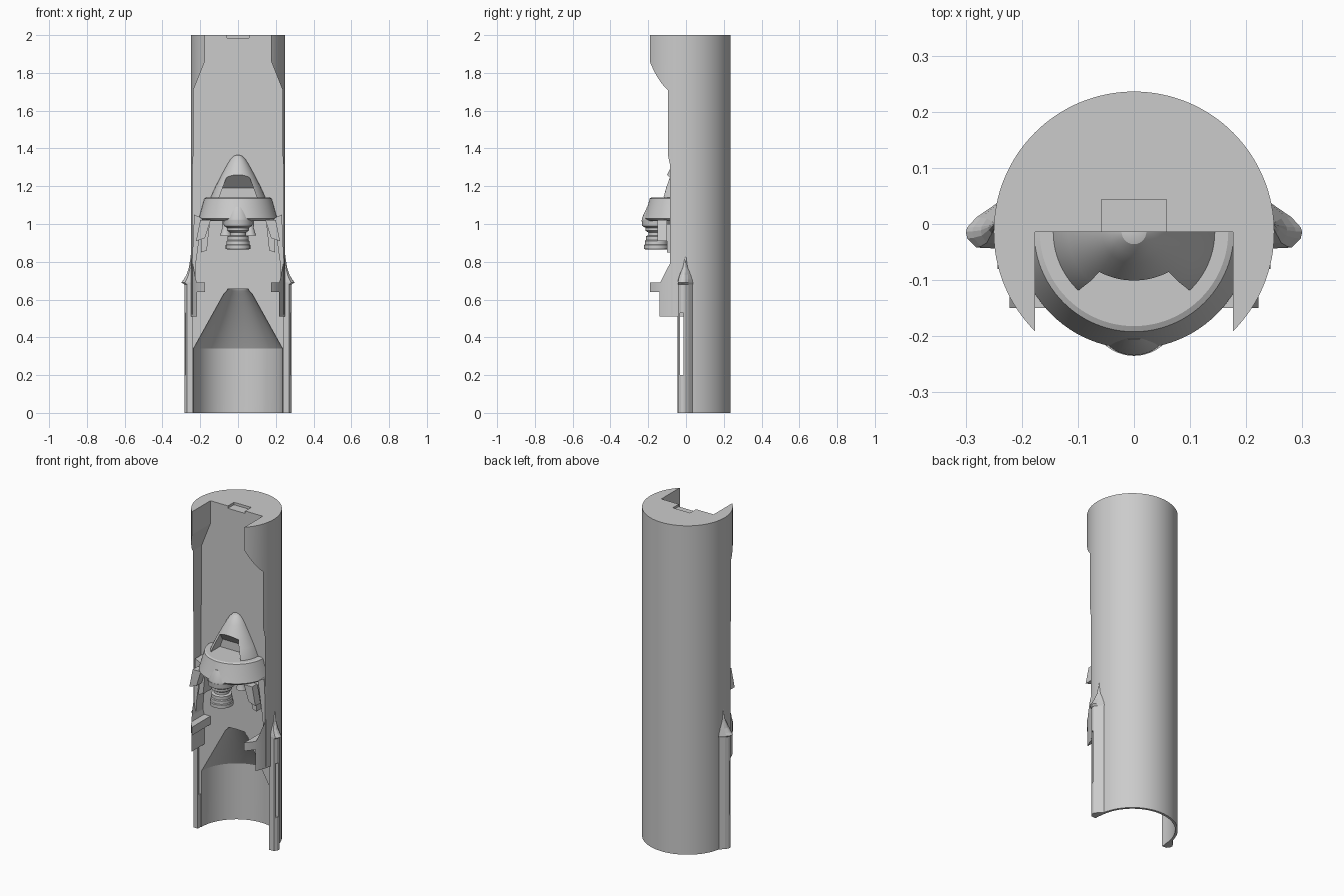
import bpy, bmesh, math

if "Cube" in bpy.data.objects:
    bpy.data.objects.remove(bpy.data.objects["Cube"])

CY = -0.014   # y of the hull axis and of the flat cut face


def finish(bm, name, smooth=True):
    bmesh.ops.recalc_face_normals(bm, faces=bm.faces)
    me = bpy.data.meshes.new(name)
    bm.to_mesh(me)
    bm.free()
    ob = bpy.data.objects.new(name, me)
    bpy.context.collection.objects.link(ob)
    bpy.ops.object.select_all(action='DESELECT')
    bpy.context.view_layer.objects.active = ob
    ob.select_set(True)
    if smooth:
        bpy.ops.object.shade_smooth_by_angle(angle=math.radians(25))
    return ob


def loft(name, sections, smooth=False):
    """Closed skin through point loops of equal length."""
    bm = bmesh.new()
    rings = [[bm.verts.new(p) for p in s] for s in sections]
    n = len(rings[0])
    for a, b in zip(rings, rings[1:]):
        for i in range(n):
            j = (i + 1) % n
            bm.faces.new((a[i], a[j], b[j], b[i]))
    bm.faces.new(rings[0])
    bm.faces.new(rings[-1])
    return finish(bm, name, smooth)


def prism(name, outline, y0, y1):
    """Front-view (x, z) outline extruded along y."""
    return loft(name, [[(x, y, z) for x, z in outline] for y in (y0, y1)])


def lathe(name, profile, x=0, y=CY, seg=96, half=False):
    """(r, z) profile spun about a vertical axis; half keeps the front side."""
    bm = bmesh.new()
    vs = [bm.verts.new((x + r, y, z)) for r, z in profile]
    es = [bm.edges.new(p) for p in zip(vs, vs[1:])]
    bmesh.ops.spin(bm, geom=vs + es, cent=(x, y, 0), axis=(0, 0, 1),
                   angle=2 * math.pi, steps=seg)
    bmesh.ops.remove_doubles(bm, verts=bm.verts, dist=1e-5)
    if half:
        bmesh.ops.bisect_plane(bm, geom=bm.verts[:] + bm.edges[:] + bm.faces[:],
                               plane_co=(0, CY + 0.002, 0), plane_no=(0, 1, 0),
                               clear_outer=True)
        bmesh.ops.holes_fill(bm, edges=[e for e in bm.edges if e.is_boundary])
    return finish(bm, name)


def cut(ob, cutter):
    m = ob.modifiers.new("cut", 'BOOLEAN')
    m.operation, m.solver, m.object = 'DIFFERENCE', 'EXACT', cutter
    bpy.context.view_layer.objects.active = ob
    bpy.ops.object.modifier_apply(modifier=m.name)
    bpy.data.objects.remove(cutter)


def mirror(ob):
    m = ob.modifiers.new("mirror", 'MIRROR')
    m.use_axis = (True, False, False)


# Hull: solid cylinder opened by a stepped front pocket
hull = lathe("cutaway_hull", [(0, 0), (.25, 0), (.25, 2), (0, 2)], seg=128)
side = [(.176, 2.05), (.176, 1.86), (.236, 1.71), (.236, 1.37), (.24, 1.31),
        (.24, .79), (.226, .72), (.218, .69), (.176, .69), (.176, .64),
        (.216, .64), (.216, .51), (.3, .51), (.3, -.05)]
cut(hull, prism("pocket", side + [(-x, z) for x, z in reversed(side)], -.4, CY))
# Tank cavity and top notch
cut(hull, lathe("tank", [(0, -.05), (.236, -.05), (.236, .34), (.075, .63),
                         (.06, .645), (.055, .655), (0, .657)], seg=128))
cut(hull, prism("notch", [(-.058, 1.985), (.058, 1.985), (.058, 2.05),
                          (-.058, 2.05)], -.1, .044))
bpy.ops.object.select_all(action='DESELECT')
hull.select_set(True)
bpy.context.view_layer.objects.active = hull
bpy.ops.object.shade_smooth_by_angle(angle=math.radians(25))

# Nose cone with window recess
nose = lathe("nose_cone", [(0, 1.13), (.146, 1.13), (.143, 1.145), (.118, 1.2),
                           (.087, 1.26), (.057, 1.315), (.04, 1.342),
                           (.022, 1.36), (0, 1.367)], half=True)
cut(nose, loft("window", [[(-.1, y, 1.14), (.1, y, 1.14), (xt, y, zt), (-xt, y, zt)]
                          for y, xt, zt in ((-.2, .02, 1.36), (-.03, .082, 1.19))]))

# Flared collar below the nose
lathe("collar_ring", [(0, 1.015), (.19, 1.015), (.208, 1.03), (.2, 1.055),
                      (.178, 1.135), (.168, 1.14), (0, 1.14)], half=True)
lathe("engine_fairing", [(0, 1.0), (.06, 1.0), (.068, 1.015), (.068, 1.03),
                         (.04, 1.09), (0, 1.11)], y=-.166, seg=48)

# Main engine and two small ones behind it
lathe("main_engine", [(0, 1.02), (.078, 1.02), (.075, .99), (.058, .98), (.058, .965),
                      (.042, .955), (.042, .94), (.056, .935), (.056, .915),
                      (.06, .91), (.061, .892), (.065, .888), (.065, .868),
                      (.058, .866), (.035, .93), (0, .935)], y=-.157, seg=48)
mirror(lathe("small_engine", [(0, 1.02), (.02, 1.02), (.018, .98), (.03, .94),
                              (.026, .94), (0, .97)], x=.065, y=-.06, seg=32))

# Side panels and struts under the collar
mirror(prism("side_panel", [(.145, 1.02), (.2, 1.02), (.222, .91), (.175, .925)],
             -.15, -.1))
mirror(prism("side_bracket", [(.15, 1.0), (.19, 1.0), (.195, .85), (.165, .86)],
             -.1, CY + .002))
mirror(prism("side_strut", [(.19, 1.03), (.232, 1.05), (.243, .8), (.243, .52),
                            (.236, .52), (.222, .8)], -.08, CY + .002))

# Outer legs: prism with flared, pointed cap and a slot
plan = [(0, .04), (.03, .012), (.042, -.006), (.044, -.014), (.042, -.026),
        (.03, -.042), (0, -.044)]
steps = [(0, 1, 1), (.68, 1, 1), (.69, 1.36, 1), (.705, 1.1, .95),
         (.73, .75, .8), (.77, .45, .4), (.845, .2, .04)]
leg = loft("outer_leg", [[(.24 + x * kx, y * ky, z) for x, y in plan]
                         for z, kx, ky in steps])
cut(leg, prism("slot", [(.2, .2), (.32, .2), (.32, .53), (.2, .53)], -.033, -.0145))
mirror(leg)
